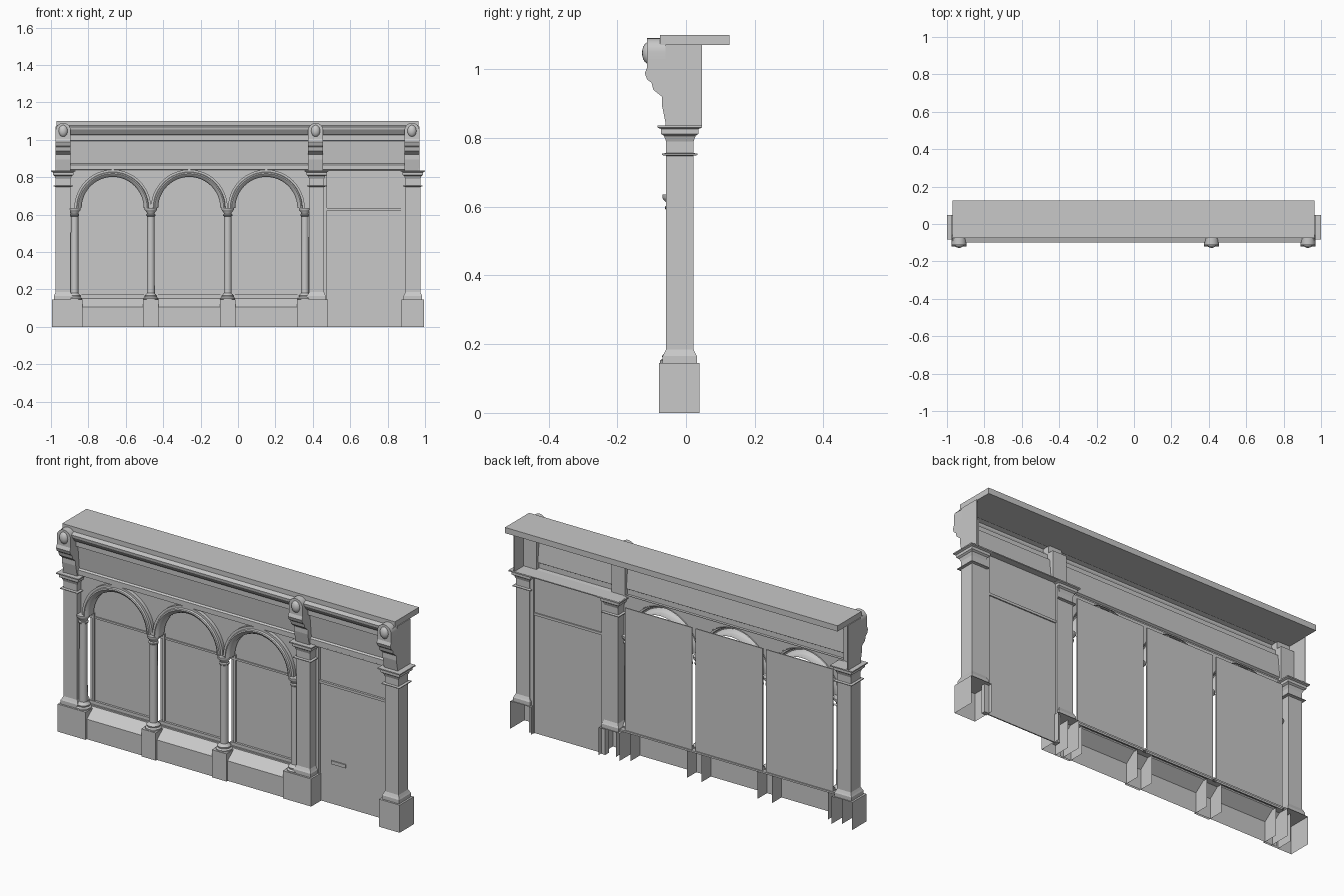
import bpy, bmesh, math
from mathutils import Matrix

cube = bpy.data.objects.get("Cube")
if cube:
    bpy.data.objects.remove(cube, do_unlink=True)

stone = bpy.data.materials.new("plain grey")
stone.use_nodes = True
stone.diffuse_color = (0.58, 0.58, 0.58, 1)
stone.node_tree.nodes["Principled BSDF"].inputs["Base Color"].default_value = (0.58, 0.58, 0.58, 1)


def finish(name, bm, smooth=False):
    bmesh.ops.recalc_face_normals(bm, faces=bm.faces[:])
    mesh = bpy.data.meshes.new(name)
    bm.to_mesh(mesh)
    bm.free()
    mesh.materials.append(stone)
    obj = bpy.data.objects.new(name, mesh)
    bpy.context.collection.objects.link(obj)
    if smooth:
        bpy.ops.object.select_all(action="DESELECT")
        obj.select_set(True)
        bpy.context.view_layer.objects.active = obj
        bpy.ops.object.shade_smooth_by_angle(angle=math.radians(35))
    return obj


def loft(name, rings, closed=True, caps=True, smooth=False):
    """Skin a list of point rings; closed joins each ring's ends."""
    bm = bmesh.new()
    rows = [[bm.verts.new(p) for p in ring] for ring in rings]
    count = len(rows[0])
    for low, high in zip(rows, rows[1:]):
        for i in range(count if closed else count - 1):
            j = (i + 1) % count
            bm.faces.new((low[i], low[j], high[j], high[i]))
    if closed and caps:
        bm.faces.new(rows[0])
        bm.faces.new(rows[-1])
    return finish(name, bm, smooth)


def box(name, x, y, z):
    return loft(name, [[(x[0], y[0], h), (x[1], y[0], h), (x[1], y[1], h), (x[0], y[1], h)] for h in z])


def along_x(name, profile, x0, x1, closed=True):
    return loft(name, [[(x, y, z) for y, z in profile] for x in (x0, x1)], closed)


def square_stack(name, cx, cy, levels):
    return loft(name, [[(cx + sx * h, cy + sy * h, z) for sx, sy in ((-1, -1), (1, -1), (1, 1), (-1, 1))]
                       for h, z in levels])


def turned(name, cx, cy, levels, sides=16):
    turn = [2 * math.pi * i / sides for i in range(sides)]
    return loft(name, [[(cx + r * math.cos(a), cy + r * math.sin(a), z) for a in turn]
                       for r, z in levels], smooth=True)


def open_plinth(name, cx, half, y0, y1, height):
    """Hollow block with front, sides and top only."""
    bm = bmesh.new()
    bmesh.ops.create_cube(bm, size=1)
    bm.normal_update()
    gone = [f for f in bm.faces if f.normal.z < -0.5 or f.normal.y > 0.5]
    bmesh.ops.delete(bm, geom=gone, context="FACES")
    for v in bm.verts:
        v.co = (cx + v.co.x * 2 * half, y0 if v.co.y < 0 else y1, height * (v.co.z + 0.5))
    return finish(name, bm)


# Main pilasters
PILASTER_Y = -0.018
shaft = [(0.05, 0.145), (0.05, 0.165), (0.046, 0.172), (0.04, 0.185), (0.04, 0.748),
         (0.052, 0.75), (0.052, 0.754), (0.04, 0.756), (0.04, 0.79), (0.046, 0.806),
         (0.055, 0.812), (0.055, 0.826), (0.065, 0.83), (0.065, 0.836)]
for side, x in (("right", -0.935), ("middle", 0.42), ("left", 0.935)):
    open_plinth(side + "_pilaster_base", x, 0.06, -0.078, 0.04, 0.145)
    square_stack(side + "_pilaster", x, PILASTER_Y, shaft)

# Scroll brackets above the pilasters
bracket = [(-0.03, 0.836), (-0.058, 0.836), (-0.07, 0.895), (-0.07, 0.92), (-0.095, 0.94),
           (-0.1, 0.96), (-0.113, 0.97), (-0.12, 0.988), (-0.113, 1.005), (-0.113, 1.03),
           (-0.03, 1.03)]
for side, x in (("right", -0.935), ("middle", 0.415), ("left", 0.93)):
    along_x(side + "_bracket", bracket, x - 0.04, x + 0.04)
    dome = [(x - 0.04, 1.015)]
    dome += [(x - 0.04 * math.cos(math.pi * i / 12), 1.05 + 0.04 * math.sin(math.pi * i / 12))
             for i in range(13)]
    dome += [(x + 0.04, 1.015)]
    loft(side + "_bracket_scroll", [[(px, y, pz) for px, pz in dome] for y in (-0.113, -0.06)], smooth=True)
    eye = bmesh.new()
    bmesh.ops.create_uvsphere(eye, u_segments=16, v_segments=10, radius=1,
                              matrix=Matrix.Translation((x, -0.108, 1.047)) @ Matrix.Diagonal((0.025, 0.02, 0.032, 1)))
    finish(side + "_bracket_eye", eye, True)

# Closed ends of the entablature
for side, x in (("right", -0.973), ("left", 0.968)):
    box(side + "_end_panel", (x - 0.002, x + 0.002), (-0.06, 0.047), (0.836, 1.072))

# Fascia and cornice sheet, open behind, with the roof slab
fascia = [(-0.028, 0.838), (-0.05, 0.84), (-0.05, 0.866), (-0.04, 0.872), (-0.052, 0.992),
          (-0.068, 0.997), (-0.068, 1.025), (-0.08, 1.03), (-0.098, 1.055), (-0.1, 1.068),
          (-0.075, 1.075)]
along_x("fascia_and_cornice", fascia, -0.97, 0.965, closed=False)
box("roof_slab", (-0.97, 0.965), (-0.075, 0.126), (1.07, 1.1))

# Arcade columns
COLUMN_Y = -0.036
column = [(0.04, 0.145), (0.04, 0.152), (0.032, 0.158), (0.034, 0.166), (0.027, 0.172),
          (0.021, 0.18), (0.02, 0.59), (0.025, 0.594), (0.025, 0.6), (0.02, 0.604),
          (0.022, 0.612), (0.031, 0.622), (0.033, 0.626), (0.033, 0.636)]
columns = [-0.874, -0.466, -0.055, 0.358]
for i, x in enumerate(columns):
    open_plinth(f"column_base_{i + 1}", x, 0.042, -0.078, 0.01, 0.145)
    turned(f"column_{i + 1}", x, COLUMN_Y, column)

# Arch mouldings
SPRING, STEPS = 0.635, 24
angles = [math.pi * (1 - i / STEPS) for i in range(STEPS + 1)]
moulding = [(0.166, -0.005), (0.166, -0.04), (0.172, -0.05), (0.184, -0.058), (0.19, -0.056),
            (0.193, -0.047), (0.205, -0.047), (0.205, -0.02)]
centres = [(a + b) / 2 for a, b in zip(columns, columns[1:])]
for i, cx in enumerate(centres):
    loft(f"arch_{i + 1}", [[(cx + r * math.cos(a), y, SPRING + r * math.sin(a)) for r, y in moulding]
                           for a in angles], closed=False, smooth=True)

# Spandrel wall over the arches
lower = [(-0.9, SPRING)]
for cx in centres:
    lower += [(cx + 0.2 * math.cos(a), SPRING + 0.2 * math.sin(a)) for a in angles]
lower.append((0.385, SPRING))
loft("spandrel_wall", [[(x, -0.028, z) for x, z in lower], [(x, -0.028, 0.845) for x, z in lower]],
     closed=False)

# Window panels with thin frames and transoms
for i, cx in enumerate(centres):
    left, right = cx - 0.195, cx + 0.195
    box(f"window_panel_{i + 1}", (left, right), (0.008, 0.014), (0.145, 0.8))
    box(f"window_bottom_rail_{i + 1}", (left, right), (-0.004, 0.009), (0.155, 0.174))
    box(f"window_transom_{i + 1}", (left, right), (0.002, 0.009), (0.606, 0.616))
    for name, x in (("right", left + 0.022), ("left", right - 0.022)):
        box(f"window_{name}_stile_{i + 1}", (x - 0.006, x + 0.006), (0, 0.009), (0.155, SPRING))

# Stall riser with sloping sill
riser = [(-0.068, 0), (-0.068, 0.105), (-0.012, 0.15), (-0.012, 0.157), (0.02, 0.157), (0.02, 0.148)]
along_x("stall_riser", riser, -0.9, 0.38, closed=False)

# Door bay
box("door_panel", (0.455, 0.9), (0.006, 0.012), (0, 0.832))
box("door_transom", (0.455, 0.9), (-0.006, 0.018), (0.622, 0.635))
box("door_soffit", (0.36, 0.97), (-0.045, 0.046), (0.832, 0.837))
box("door_right_jamb", (0.455, 0.475), (-0.01, 0.022), (0, 0.832))
box("door_left_jamb", (0.872, 0.9), (-0.002, 0.02), (0, 0.832))
box("letter_slot", (0.54, 0.625), (0.0, 0.007), (0.21, 0.228))
